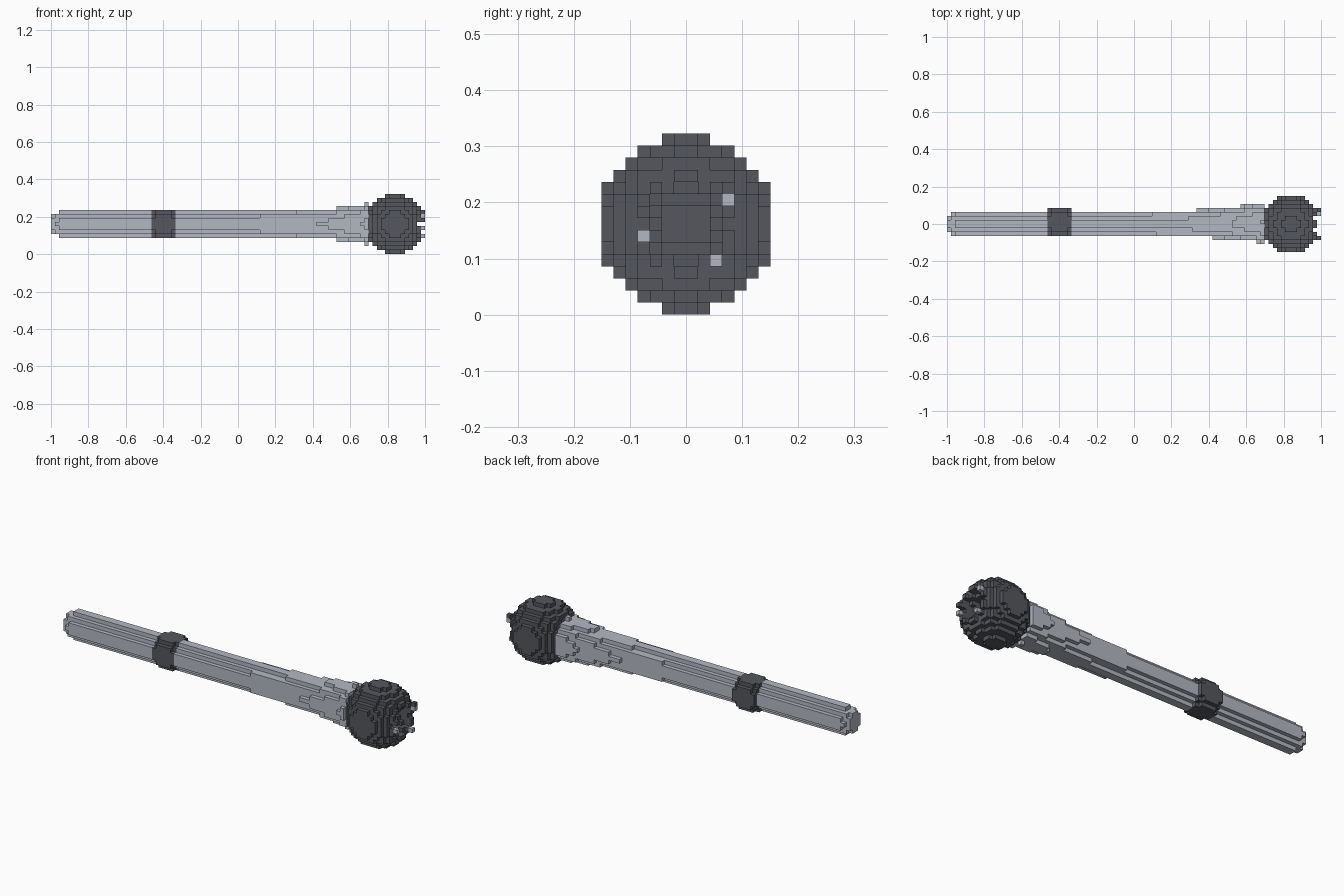
import bpy
import bmesh
from mathutils import Vector

if "Cube" in bpy.data.objects:
    bpy.data.objects.remove(bpy.data.objects["Cube"], do_unlink=True)

LENGTH = 93                 # blocks along the longest side
S = 2 / LENGTH              # block size
MID = 7                     # middle layer in z


def material(name, rgb):
    m = bpy.data.materials.new(name)
    m.use_nodes = True
    m.diffuse_color = (*rgb, 1)
    m.node_tree.nodes["Principled BSDF"].inputs["Base Color"].default_value = (*rgb, 1)
    return m


light = material("light steel", (0.45, 0.48, 0.54))
dark = material("dark steel", (0.09, 0.095, 0.11))


def disc(i, r2, shift=0.0):
    """Blocks of one round slice at step i; shift moves its centre in y."""
    return {(i, j, k) for j in range(-9, 9) for k in range(-2, 17)
            if (j + 0.5 - shift) ** 2 + (k - MID) ** 2 <= r2}


def build(name, cells, mat):
    """Skin a set of blocks with its outer square faces."""
    bm = bmesh.new()
    for c in cells:
        for axis in range(3):
            for side in (0, 1):
                n = list(c)
                n[axis] += 2 * side - 1
                if tuple(n) in cells:
                    continue
                u, v = (axis + 1) % 3, (axis + 2) % 3
                corners = []
                for a, b in ((0, 0), (1, 0), (1, 1), (0, 1)):
                    p = Vector(c)
                    p[axis] += side
                    p[u] += a
                    p[v] += b
                    p.x -= LENGTH / 2
                    corners.append(bm.verts.new(p * S))
                bm.faces.new(corners if side else corners[::-1])
    bmesh.ops.remove_doubles(bm, verts=bm.verts, dist=S / 100)
    mesh = bpy.data.meshes.new(name)
    bm.to_mesh(mesh)
    bm.free()
    mesh.materials.append(mat)
    bpy.context.collection.objects.link(bpy.data.objects.new(name, mesh))


# Shaft with a stepped butt end and a neck that flares into the head
COLLAR = range(25, 31)
shaft = disc(0, 5) | disc(1, 7)
for i in range(2, 79):
    t = max(0, (i - 45) / 34) ** 3
    shaft |= disc(i, (3.19 + 2 * t) ** 2, 0.3 * min(1, 2 * t))

# Collar
collar = set()
for i in COLLAR:
    collar |= disc(i, 10.5 if i in (COLLAR[0], COLLAR[-1]) else 13, 0.5)

# Round head, flat at both ends, with a stepped hollow in the tip
head = set()
for i in range(79, 92):
    head |= disc(i, 53.5 - (i - 85) ** 2)
for depth, r2 in enumerate((13, 11, 9, 7, 4)):
    head -= disc(91 - depth, r2)

# Small studs around the hollow
light_studs = {(92, 3, 9), (92, -4, 6), (92, 2, 4)}
dark_studs = {(92, 3, 10), (92, -4, 8)}

build("shaft", shaft - collar, light)
build("collar", collar, dark)
build("head", head | dark_studs, dark)
build("tip_studs", light_studs, light)
